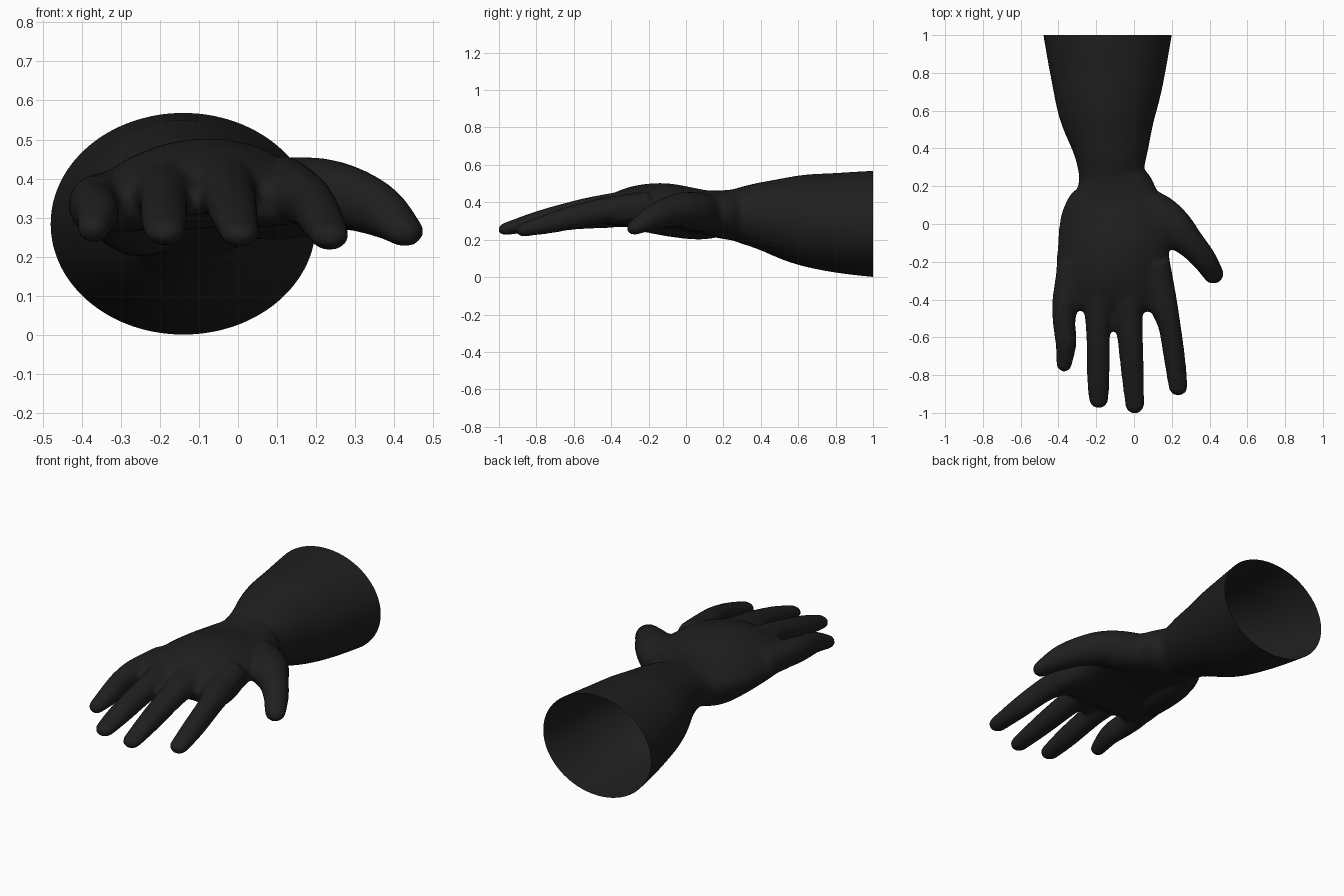
import bpy, bmesh, math
from mathutils import Vector

if "Cube" in bpy.data.objects:
    bpy.data.objects.remove(bpy.data.objects["Cube"])

rubber = bpy.data.materials.new("black_rubber")
rubber.diffuse_color = (0.0135, 0.0135, 0.0135, 1)
rubber.use_nodes = True
rubber.node_tree.nodes["Principled BSDF"].inputs["Base Color"].default_value = rubber.diffuse_color
bm = bmesh.new()


def spline(p, steps):
    """Catmull-Rom resampling of rows of numbers."""
    out = []
    for i in range(len(p) - 1):
        a, b, c, d = p[max(i - 1, 0)], p[i], p[i + 1], p[min(i + 2, len(p) - 1)]
        for s in range(steps):
            t = s / steps
            out.append([0.5 * (2 * q + (r - o) * t + (2 * o - 5 * q + 4 * r - u) * t * t
                               + (3 * q - o - 3 * r + u) * t ** 3)
                        for o, q, r, u in zip(a, b, c, d)])
    return out + [list(p[-1])]


def tube(rows, steps=5, sides=40, tip=True):
    """Closed tube through rows of (x, y, z, half width, half height[, arch drop, tilt])."""
    rows = spline([(list(r) + [0, 0])[:7] for r in rows], steps)
    if tip:  # rounded fingertip
        a, b = Vector(rows[-2][:3]), Vector(rows[-1][:3])
        d, (w, h) = (b - a).normalized(), rows[-1][3:5]
        for k in range(1, 7):
            t = k / 6.3 * math.pi / 2
            rows.append([*(b + d * w * math.sin(t)), w * math.cos(t), h * math.cos(t), 0, 0])
    rings = []
    for i, r in enumerate(rows):
        d = Vector(rows[min(i + 1, len(rows) - 1)][:3]) - Vector(rows[max(i - 1, 0)][:3])
        side = Vector((-d.y, d.x, 0)).normalized()
        up = d.cross(side).normalized()
        if up.z < 0:
            up.negate()
        ring = []
        for k in range(sides):
            t = 2 * math.pi * k / sides
            c, s = math.cos(t), math.sin(t)
            lift = r[4] * s - r[5] * c * c + r[6] * c
            ring.append(bm.verts.new(Vector(r[:3]) + side * r[3] * c + up * lift))
        rings.append(ring)
    faces = [bm.faces.new(rings[0]), bm.faces.new(rings[-1][::-1])]
    for a, b in zip(rings, rings[1:]):
        for k in range(sides):
            n = (k + 1) % sides
            faces.append(bm.faces.new((a[k], b[k], b[n], a[n])))
    bmesh.ops.recalc_face_normals(bm, faces=faces)


# flared cuff, wrist and palm
tube([(-.14, 1.06, .285, .347, .287), (-.14, 1.0, .285, .34, .284),
      (-.14, .8, .292, .305, .266), (-.14, .6, .309, .263, .238),
      (-.125, .42, .327, .208, .187), (-.12, .3, .332, .177, .153),
      (-.115, .25, .333, .18, .137), (-.105, .19, .336, .215, .129, 0, .005),
      (-.105, .1, .347, .26, .117, .005, .015), (-.11, 0, .367, .285, .115, .025, .025),
      (-.11, -.12, .388, .295, .113, .048, .025), (-.11, -.24, .385, .302, .108, .055, .015),
      (-.106, -.34, .367, .312, .097, .052, .01), (-.104, -.42, .352, .31, .072, .045, .005),
      (-.104, -.46, .342, .285, .04, .035)], tip=False, sides=64)

# four fingers, little finger to index finger
tube([(-.33, -.2, .35, .07, .07), (-.362, -.4, .337, .07, .073),
      (-.37, -.52, .325, .06, .067), (-.36, -.63, .308, .056, .058),
      (-.37, -.742, .273, .042, .038)])
tube([(-.19, -.25, .39, .075, .075), (-.19, -.45, .363, .074, .068),
      (-.19, -.58, .342, .063, .063), (-.19, -.78, .3, .061, .054),
      (-.187, -.925, .266, .054, .037)])
tube([(-.03, -.25, .4, .08, .075), (-.03, -.45, .372, .077, .068),
      (-.022, -.58, .35, .069, .062), (-.008, -.78, .303, .061, .054),
      (.004, -.955, .26, .052, .035)])
tube([(.11, -.2, .385, .08, .075), (.155, -.42, .357, .075, .07),
      (.188, -.54, .335, .06, .065), (.213, -.7, .295, .057, .057),
      (.234, -.86, .255, .052, .038)])
# web between the two long fingers
tube([(-.11, -.3, .375, .04, .05), (-.11, -.42, .36, .04, .045), (-.108, -.54, .338, .03, .035)])

# thumb and the muscle at its base
tube([(-.02, .16, .34, .07, .09), (.11, .06, .348, .11, .105),
      (.21, -.02, .36, .105, .093), (.3, -.105, .345, .078, .08),
      (.37, -.185, .313, .066, .066), (.421, -.265, .27, .056, .042)])
# heel of the palm on the little-finger side
tube([(-.2, .18, .31, .07, .095), (-.25, .07, .295, .09, .095),
      (-.285, -.08, .3, .09, .085), (-.32, -.24, .315, .08, .07)])

mesh = bpy.data.meshes.new("glove")
bm.to_mesh(mesh)
bm.free()
glove = bpy.data.objects.new("glove", mesh)
bpy.context.collection.objects.link(glove)

# fuse the parts into one soft skin
fuse = glove.modifiers.new("fuse", 'REMESH')
fuse.mode = 'VOXEL'
fuse.voxel_size = 0.011
soft = glove.modifiers.new("soft", 'SMOOTH')
soft.factor, soft.iterations = 0.5, 14
skin = bpy.data.meshes.new_from_object(glove.evaluated_get(bpy.context.evaluated_depsgraph_get()))
glove.modifiers.clear()
glove.data = skin

# cut the cuff open at the back
bm = bmesh.new()
bm.from_mesh(skin)
bmesh.ops.bisect_plane(bm, geom=bm.verts[:] + bm.edges[:] + bm.faces[:],
                       plane_co=(0, 1, 0), plane_no=(0, 1, 0), clear_outer=True)
for f in bm.faces:
    f.smooth = True
    f.material_index = 0
bm.to_mesh(skin)
bm.free()
skin.materials.clear()
skin.materials.append(rubber)
